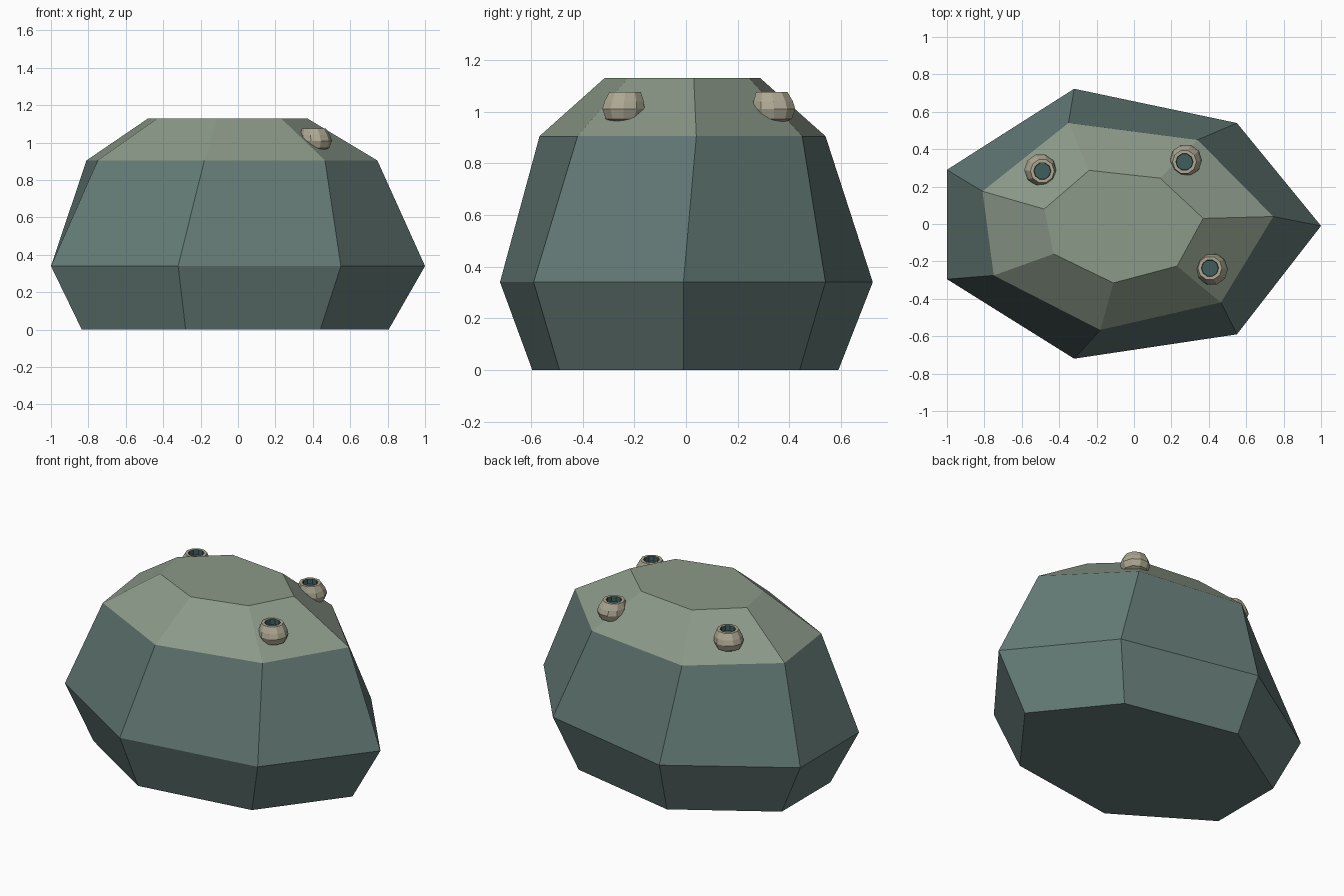
import bpy, bmesh, math

if "Cube" in bpy.data.objects:
    bpy.data.objects.remove(bpy.data.objects["Cube"])


def material(name, rgb):
    m = bpy.data.materials.new(name)
    m.diffuse_color = (*rgb, 1)
    m.use_nodes = True
    m.node_tree.nodes["Principled BSDF"].inputs["Base Color"].default_value = m.diffuse_color
    return m


stone = material("dark_stone", (0.13, 0.20, 0.185))
weathered = material("weathered_stone", (0.26, 0.32, 0.25))
shell = material("shell", (0.42, 0.39, 0.29))
hollow = material("hollow", (0.05, 0.11, 0.11))


def loft(name, rings, mats, band_mats):
    """Skin a stack of rings; band_mats = bottom cap, each band, top cap."""
    bm = bmesh.new()
    rows = [[bm.verts.new(p) for p in ring] for ring in rings]
    n = len(rows[0])
    bm.faces.new(rows[0][::-1]).material_index = band_mats[0]
    for low, high, mi in zip(rows, rows[1:], band_mats[1:]):
        for i in range(n):
            j = (i + 1) % n
            bm.faces.new((low[i], low[j], high[j], high[i])).material_index = mi
    bm.faces.new(rows[-1]).material_index = band_mats[-1]
    me = bpy.data.meshes.new(name)
    bm.to_mesh(me)
    bm.free()
    for m in mats:
        me.materials.append(m)
    ob = bpy.data.objects.new(name, me)
    bpy.context.collection.objects.link(ob)
    return ob


# boulder: four irregular seven-sided outlines
outlines = [
    (0.0, [(.805, -.01), (.44, .44), (-.28, .59), (-.835, .24),
           (-.835, -.245), (-.28, -.595), (.44, -.49)]),
    (0.34, [(1, -.01), (.55, .54), (-.32, .723), (-1, .29),
            (-1, -.295), (-.32, -.72), (.55, -.59)]),
    (0.905, [(.745, .04), (.34, .45), (-.35, .54), (-.81, .175),
             (-.75, -.275), (-.18, -.567), (.465, -.42)]),
    (1.13, [(.37, .03), (.14, .245), (-.24, .287), (-.48, .08),
            (-.43, -.16), (-.11, -.315), (.23, -.225)]),
]
loft("boulder", [[(x, y, z) for x, y in pts] for z, pts in outlines],
     [stone, weathered], [0, 0, 0, 1, 1])

# barnacles: low-poly cups leaning slightly outward, with a dark hollow
profile = [(.035, .955, 1), (.072, .972, 1), (.086, 1.01, 1), (.080, 1.04, .6),
           (.064, 1.076, 0), (.046, 1.076, 0), (.044, 1.045, 0)]


def barnacle(k, x, y, lean=0.012, sides=10):
    d = math.hypot(x, y)
    ux, uy = x / d * lean, y / d * lean
    rings = []
    for r, z, s in profile:
        rings.append([(x + ux * s + r * math.cos(a), y + uy * s + r * math.sin(a), z)
                      for a in (2 * math.pi * i / sides for i in range(sides))])
    loft(f"barnacle_{k}", rings, [shell, hollow], [0] * 6 + [1, 1])


for k, (x, y) in enumerate([(-.49, .283), (.27, .332), (.406, -.236)], 1):
    barnacle(k, x, y)
